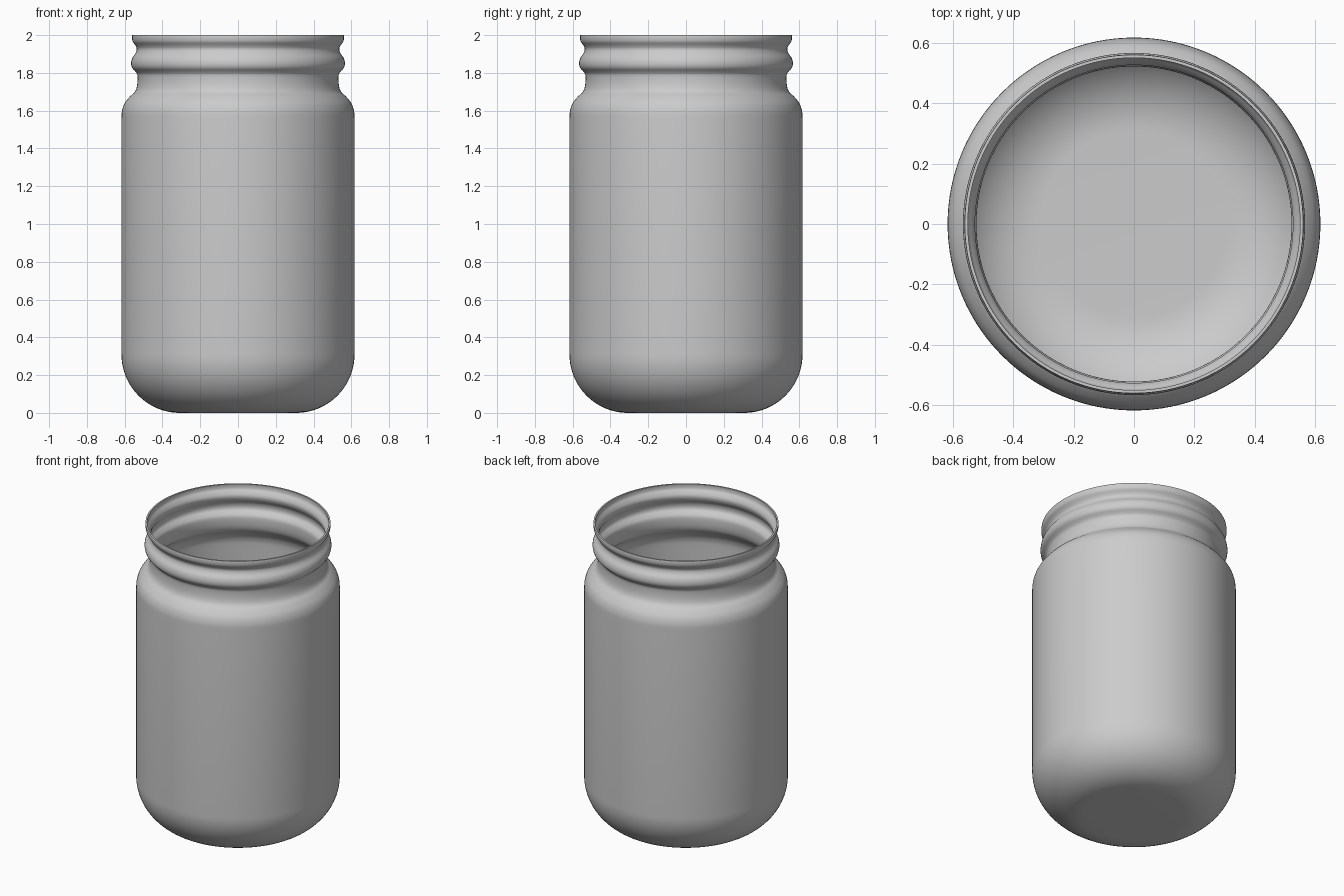
import bpy, bmesh, math
from mathutils import Vector

if "Cube" in bpy.data.objects:
    bpy.data.objects.remove(bpy.data.objects["Cube"])

SEGMENTS = 128
WALL = 0.01


def arc(cx, cz, r, a0, a1, n):
    return [Vector((cx + r * math.cos(math.radians(a0 + (a1 - a0) * i / n)),
                    cz + r * math.sin(math.radians(a0 + (a1 - a0) * i / n))))
            for i in range(n + 1)]


def smooth_path(pts, n):
    # Catmull-Rom curve through the points
    p = [Vector(q) for q in pts]
    p = [p[0] * 2 - p[1]] + p + [p[-1] * 2 - p[-2]]
    out = []
    for a, b, c, d in zip(p, p[1:], p[2:], p[3:]):
        for i in range(n):
            t = i / n
            out.append(0.5 * (2 * b + (c - a) * t + (2 * a - 5 * b + 4 * c - d) * t * t
                              + (3 * b - a - 3 * c + d) * t ** 3))
    return out + [p[-2]]


def offset(path, d):
    # shift the profile inwards by the wall thickness
    out = []
    for i, p in enumerate(path):
        t = (path[min(i + 1, len(path) - 1)] - path[max(i - 1, 0)]).normalized()
        out.append(p + Vector((-t.y, t.x)) * d)
    out[0].x = 0.0
    out[-1].y = path[-1].y
    return out


# Rounded base and straight body, then shoulder, neck, ring and flared rim
outer = [Vector((0, 0))] + arc(0.307, 0.31, 0.31, -90, 0, 20)
outer += smooth_path([(0.617, 1.56), (0.614, 1.60), (0.600, 1.64), (0.572, 1.675),
                      (0.546, 1.70), (0.534, 1.735), (0.532, 1.785), (0.541, 1.805),
                      (0.560, 1.826), (0.566, 1.85), (0.560, 1.878), (0.542, 1.905),
                      (0.536, 1.927), (0.543, 1.945), (0.557, 1.965), (0.561, 1.985),
                      (0.560, 2.0)], 4)
profile = outer + offset(outer, WALL)[::-1]

# Jar: the closed profile revolved around z
bm = bmesh.new()
verts = [bm.verts.new((p.x, 0, p.y)) for p in profile]
edges = [bm.edges.new(pair) for pair in zip(verts, verts[1:])]
bmesh.ops.spin(bm, geom=verts + edges, cent=(0, 0, 0), axis=(0, 0, 1),
               angle=math.tau, steps=SEGMENTS, use_duplicate=False)
bmesh.ops.remove_doubles(bm, verts=bm.verts, dist=1e-5)
bmesh.ops.recalc_face_normals(bm, faces=bm.faces)
mesh = bpy.data.meshes.new("jar")
bm.to_mesh(mesh)
bm.free()
jar = bpy.data.objects.new("jar", mesh)
bpy.context.collection.objects.link(jar)
bpy.context.view_layer.objects.active = jar
jar.select_set(True)
bpy.ops.object.shade_smooth_by_angle(angle=math.radians(40))
